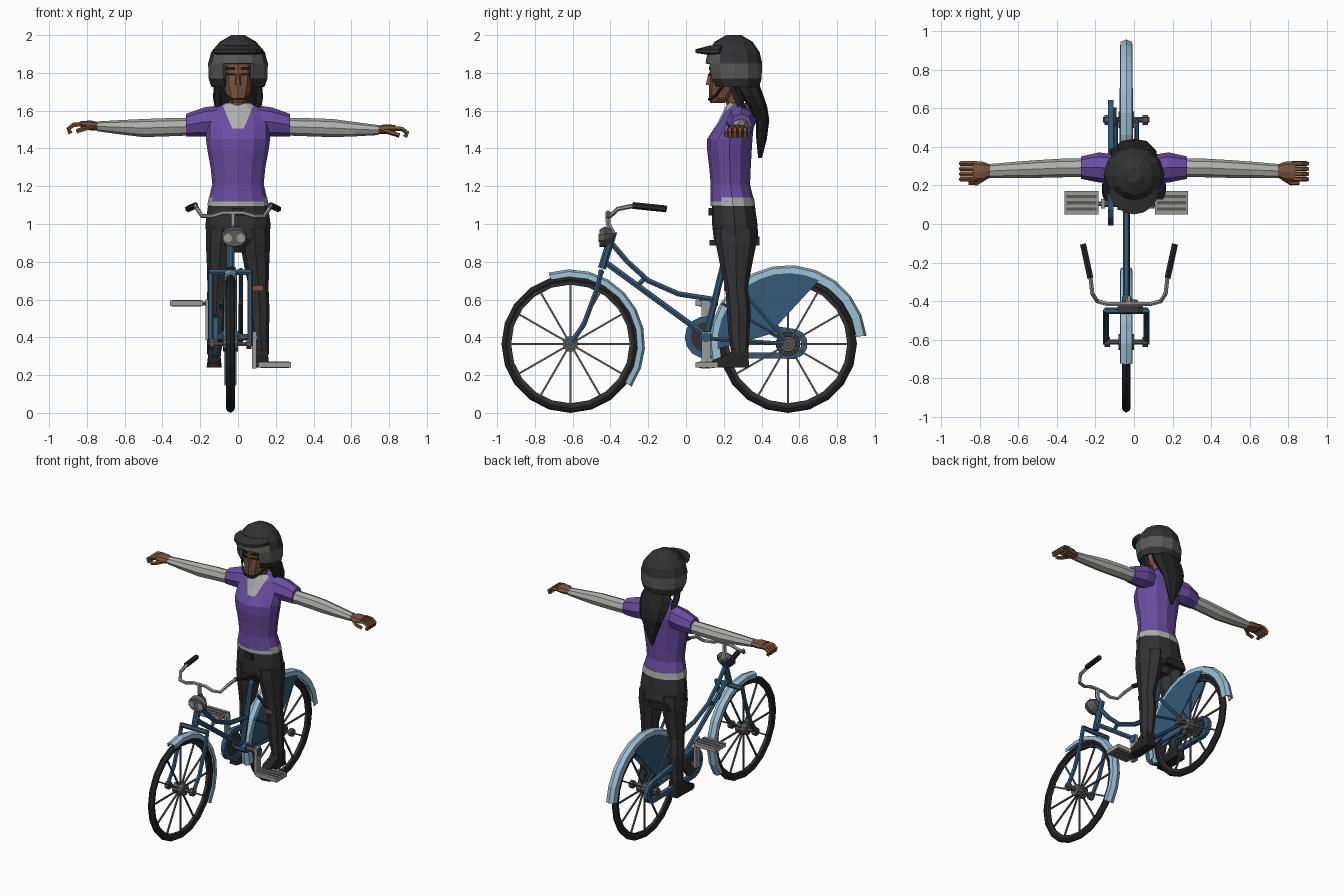
import bpy, bmesh, math
from mathutils import Vector

if "Cube" in bpy.data.objects:
    bpy.data.objects.remove(bpy.data.objects["Cube"])

def material(name, r, g, b):
    m = bpy.data.materials.new(name)
    m.diffuse_color = (r, g, b, 1)
    m.use_nodes = True
    m.node_tree.nodes["Principled BSDF"].inputs["Base Color"].default_value = m.diffuse_color
    return m

PURPLE = material("purple_shirt", .14, .075, .36)
SKY = material("light_blue_paint", .32, .52, .65)
BLUE = material("dark_blue_paint", .035, .10, .18)
BLACK = material("black_rubber", .018, .018, .018)
CLOTH = material("charcoal_cloth", .032, .032, .034)
PALE = material("pale_grey_cloth", .42, .42, .41)
SILVER = material("silver_metal", .32, .32, .31)
STEEL = material("dark_steel", .10, .10, .098)
SKIN = material("brown_skin", .19, .085, .042)
X0 = -.04                                     # bicycle centre plane

def skin(name, rings, mat, cap=True, loop=False, edit=None):
    """Join point rings into one surface."""
    bm = bmesh.new()
    vs = [[bm.verts.new(p) for p in r] for r in rings]
    n = len(vs[0])
    for i in range(len(vs) if loop else len(vs) - 1):
        a, b = vs[i], vs[(i + 1) % len(vs)]
        for k in range(n):
            bm.faces.new((a[k], a[(k + 1) % n], b[(k + 1) % n], b[k]))
    if cap and not loop:
        bm.faces.new(vs[0])
        bm.faces.new(vs[-1])
    bmesh.ops.recalc_face_normals(bm, faces=bm.faces)
    if edit:
        edit(bm)
    me = bpy.data.meshes.new(name)
    bm.to_mesh(me)
    bm.free()
    ob = bpy.data.objects.new(name, me)
    bpy.context.collection.objects.link(ob)
    for m in (mat if isinstance(mat, tuple) else (mat,)):
        me.materials.append(m)
    return ob

def loft(name, mat, axis, secs, n=10, **kw):
    """Elliptical sections (position, centre a, centre b, radius a, radius b) along an axis."""
    rings = []
    for p, ca, cb, ra, rb in secs:
        ring = []
        for k in range(n):
            t = 2 * math.pi * k / n - math.pi / 2
            q = [ca + ra * math.cos(t), cb + rb * math.sin(t)]
            q.insert("xyz".index(axis), p)
            ring.append(q)
        rings.append(ring)
    return skin(name, rings, mat, **kw)

def tube(name, mat, pts, r, n=6):
    pts = [Vector(p) for p in pts]
    tans = [(pts[min(i + 1, len(pts) - 1)] - pts[max(i - 1, 0)]).normalized() for i in range(len(pts))]
    ref = Vector((0, 0, 0))
    ref[min(range(3), key=lambda a: sum(abs(t[a]) for t in tans))] = 1
    rings = []
    for p, t in zip(pts, tans):
        u = t.cross(ref).normalized()
        v = t.cross(u)
        rings.append([p + r * (u * math.cos(a) + v * math.sin(a))
                      for a in (2 * math.pi * (k + .5) / n for k in range(n))])
    return skin(name, rings, mat)

def box(name, mat, x, y, z):
    return skin(name, [[(x[0], b, c), (x[1], b, c), (x[1], b, d), (x[0], b, d)]
                       for b, c, d in ((y[0], *z), (y[1], *z))], mat)

def revolve(name, mat, profile, cy, cz, a0=0, a1=360, steps=20):
    """Sweep a closed (x, radius) profile around a wheel axle."""
    full = a1 - a0 == 360
    rings = []
    for i in range(steps if full else steps + 1):
        a = math.radians(a0 + (a1 - a0) * i / steps)
        rings.append([(X0 + x, cy + r * math.cos(a), cz + r * math.sin(a)) for x, r in profile])
    return skin(name, rings, mat, loop=full)

# ---------- bicycle wheels ----------
FY, RY, WZ = -.612, .54, .365
for tag, cy in (("front", FY), ("rear", RY)):
    revolve(tag + "_tyre", BLACK, [(0, .365), (.017, .355), (.023, .342), (.017, .33), (-.017, .33),
                                   (-.023, .342), (-.017, .355)], cy, WZ)
    revolve(tag + "_rim", CLOTH, [(-.014, .335), (.014, .335), (.011, .314), (-.011, .314)], cy, WZ)
    for i in range(12):
        a = math.radians(30 * i)
        c, s = math.cos(a), math.sin(a)
        tube(f"{tag}_spoke_{i}", STEEL, [(X0, cy + .02 * c, WZ + .02 * s), (X0, cy + .32 * c, WZ + .32 * s)], .007, 4)
    tube(tag + "_hub", STEEL, [(X0 - .04, cy, WZ), (X0 + .04, cy, WZ)], .042, 10)
    tube(tag + "_axle", STEEL, [(X0 - .12, cy, WZ), (X0 + .12, cy, WZ)], .013)
    for s in (-1, 1):
        tube(tag + "_axle_nut", STEEL, [(X0 + s * .085, cy, WZ), (X0 + s * .112, cy, WZ)], .028, 8)
tube("rear_sprocket", CLOTH, [(X0 - .07, RY, WZ), (X0 - .05, RY, WZ)], .065, 12)

# ---------- mudguards and skirt guard ----------
def mudguard(name, cy, r, d, a0, a1, steps):
    revolve(name, SKY, [(-.033, r - d), (-.03, r - .012), (0, r), (.03, r - .012), (.033, r - d),
                        (.026, r - d), (.022, r - .018), (0, r - .01), (-.022, r - .018), (-.026, r - d)],
            cy, WZ, a0, a1, steps)
mudguard("front_mudguard", FY, .395, .04, -35, 107, 9)
mudguard("rear_mudguard", RY, .418, .055, 6, 196, 12)
for s in (-1, 1):
    arc = [(RY + .375 * math.cos(math.radians(a)), WZ + .375 * math.sin(math.radians(a))) for a in range(64, 185, 12)]
    out = arc + [(RY - .10, WZ + .05)]
    skin("skirt_guard", [[(X0 + s * x, y, z) for y, z in out] for x in (.029, .035)], BLUE)

# ---------- frame and fork ----------
def side_tube(name, mat, pts, r, x=0, n=6):
    tube(name, mat, [(X0 + x, y, z) for y, z in pts], r, n)
side_tube("head_tube", BLUE, [(-.445, .765), (-.385, .96)], .023, n=8)
side_tube("down_tube", BLUE, [(-.43, .80), (.09, .42)], .018)
side_tube("top_tube", BLUE, [(-.40, .905), (-.31, .80), (-.20, .70), (-.04, .63), (.15, .60)], .016)
side_tube("frame_strut", BLUE, [(-.22, .71), (-.26, .67)], .014)
side_tube("seat_tube", BLUE, [(.105, .40), (.21, .83)], .019, n=8)
side_tube("seat_post", SILVER, [(.205, .82), (.225, .90)], .014)
tube("fork_crown", BLUE, [(X0 - .11, -.45, .745), (X0 + .11, -.45, .745)], .017)
for s in (-1, 1):
    side_tube("fork_blade", BLUE, [(-.447, .755), (-.475, .645), (-.54, .47), (FY, WZ)], .015, s * .105)
    side_tube("seat_stay", BLUE, [(.20, .76), (RY, WZ)], .011, s * .055)
    side_tube("chain_stay", BLUE, [(.11, .395), (RY, WZ)], .012, s * .055)
    side_tube("guard_stay", BLUE, [(.19, .58), (RY, WZ + .01)], .008, s * .05)

# saddle
skin("saddle", [[(X0 - w, y, .885), (X0 + w, y, .885), (X0 + w * .8, y, z), (X0 - w * .8, y, z)]
                for y, w, z in ((.125, .025, .915), (.25, .045, .92), (.33, .09, .93), (.39, .085, .935))], BLACK)

# ---------- handlebar and lamp ----------
HX = -.026
tube("stem", SILVER, [(HX, -.385, .95), (HX, -.412, 1.0), (HX, -.413, 1.065)], .015)
half = [(.05, -.414, 1.06), (.11, -.415, 1.042), (.165, -.40, 1.042), (.19, -.36, 1.08), (.20, -.27, 1.098)]
tube("handlebar", SILVER, [(HX - x, y, z) for x, y, z in half[::-1]] + [(HX + x, y, z) for x, y, z in half], .012)
for s in (-1, 1):
    tube("hand_grip", BLACK, [(HX + s * .20, -.28, 1.098), (HX + s * .238, -.105, 1.08)], .018)
    tube("lamp_lens", SILVER, [(-.02 + s * .034, -.462, .925), (-.02 + s * .034, -.455, .925)], .022, 10)
loft("lamp_body", STEEL, "y", [(-.458, -.02, .925, .066, .046), (-.43, -.02, .932, .07, .055),
                               (-.39, -.02, .94, .035, .03)])

# ---------- chain guard, cranks, pedals ----------
CY, CZ = .105, .40
def stadium(r1, r2, x):
    big = [(CY + r1 * math.cos(math.radians(a)), CZ + r1 * math.sin(math.radians(a))) for a in range(80, 281, 25)]
    small = [(.565 + r2 * math.cos(math.radians(a)), WZ + r2 * math.sin(math.radians(a))) for a in range(-80, 81, 32)]
    return [(x, y, z) for y, z in big + small]
skin("chain_guard", [stadium(.112, .08, -.135), stadium(.112, .08, -.105),
                     stadium(.08, .045, -.105), stadium(.08, .045, -.135)], BLUE, loop=True)
tube("chainwheel", CLOTH, [(-.125, CY, CZ), (-.112, CY, CZ)], .088, 14)
tube("crank_axle", STEEL, [(-.165, CY, CZ), (.10, CY, CZ)], .018, 8)
tube("bottom_bracket", BLUE, [(X0 - .045, CY, CZ), (X0 + .045, CY, CZ)], .035, 8)
tube("crank_cap", BLUE, [(.098, CY, CZ), (.105, CY, CZ)], .028, 8)
box("right_crank", SILVER, (.075, .098), (CY - .024, CY + .024), (.235, .43))
box("left_crank", SILVER, (-.172, -.15), (CY - .024, CY + .024), (.385, .60))
for tag, xa, xb, z in (("left", -.36, -.185, .58), ("right", .108, .28, .255)):
    box(tag + "_pedal", SILVER, (xa, xb), (.05, .17), (z - .014, z + .014))
    tube(tag + "_pedal_axle", STEEL, [(-.165 if xa < 0 else .09, CY, z), (xb if xa < 0 else xa, CY, z)], .012)
    for y in (.07, .102, .134):
        for h in (-.018, .014):
            box(tag + "_pedal_groove", STEEL, (xa + .01, xb - .01), (y, y + .016), (z + h, z + h + .004))

# ---------- rider: legs ----------
loft("hips", CLOTH, "z", [(.85, 0, .265, .09, .06), (.92, 0, .265, .168, .118), (1.0, 0, .258, .172, .12),
                          (1.11, 0, .25, .157, .113)], 12)
loft("shirt_hem", PALE, "z", [(1.095, 0, .248, .163, .118), (1.14, 0, .245, .155, .115)], 12)
box("belt_buckle", BLACK, (-.03, .03), (.12, .14), (1.045, 1.085))
for s in (-1, 1):
    loft("leg", CLOTH, "z", [(.31, s * .128, .285, .036, .045), (.42, s * .118, .28, .046, .056),
                             (.54, s * .115, .28, .052, .063), (.66, s * .11, .268, .052, .06),
                             (.76, s * .1, .265, .064, .08), (.90, s * .09, .265, .08, .108),
                             (.98, s * .085, .262, .08, .112)], 8)
    skin("boot", [[(s * .126 - w, y, .24), (s * .126 + w, y, .24), (s * .126 + w * .85, y, z), (s * .126 - w * .85, y, z)]
                  for y, w, z in ((.12, .028, .265), (.16, .04, .288), (.225, .038, .31), (.255, .036, .35),
                                  (.325, .036, .35), (.335, .034, .25))], BLACK)
box("knee_tear", SKIN, (.08, .135), (.2, .21), (.645, .675))

# ---------- rider: torso and arms ----------
def neckline(bm):
    # scooped collar cut into the chest
    geom = lambda: bm.verts[:] + bm.edges[:] + bm.faces[:]
    for co, no in (((0, 0, 1.505), (0, 0, 1)), ((.03, 0, 1.505), (1, 0, -.42)), ((-.03, 0, 1.505), (1, 0, .42))):
        bmesh.ops.bisect_plane(bm, geom=geom(), plane_co=co, plane_no=no)
    for f in bm.faces:
        c = f.calc_center_median()
        if c.y < .26 and c.z > 1.505 and abs(c.x) < .03 + (c.z - 1.505) * .42:
            f.material_index = 1
loft("shirt", (PURPLE, PALE), "z", [(1.12, 0, .245, .158, .116), (1.21, 0, .235, .136, .104), (1.30, 0, .233, .145, .11),
     (1.39, 0, .23, .162, .118), (1.45, 0, .232, .17, .12), (1.54, 0, .265, .172, .095),
     (1.60, 0, .275, .14, .075), (1.64, 0, .275, .07, .055)], 12, edit=neckline)
for s in (-1, 1):
    d = .012 if s < 0 else -.008
    loft("sleeve", PURPLE, "x", [(s * .11, .285, 1.545, .075, .082), (s * .18, .293, 1.54, .078, .077),
                                 (s * .275, .292, 1.523, .058, .06)], 8)
    loft("arm", PALE, "x", [(s * .24, .292, 1.515, .048, .046), (s * .38, .29, 1.512, .048, .048),
                            (s * .50, .285, 1.508, .046, .048), (s * .62, .28, 1.506 + d / 2, .042, .038),
                            (s * .745, .275, 1.505 + d, .036, .026)], 8)
    loft("palm", SKIN, "x", [(s * .735, .275, 1.505 + d, .03, .021), (s * .78, .272, 1.51 + d, .05, .026),
                             (s * .835, .272, 1.512 + d, .055, .02)], 8)
    for i in range(4):
        y = .232 + .027 * i
        tube("finger", SKIN, [(s * .825, y, 1.515 + d), (s * .87, y, 1.512 + d), (s * .896, y, 1.492 + d),
                              (s * .885, y, 1.468 + d)], .013, 5)
    tube("thumb", SKIN, [(s * .77, .24, 1.505 + d), (s * .815, .212, 1.49 + d), (s * .855, .215, 1.478 + d)], .013, 5)

# ---------- rider: head ----------
loft("neck", SKIN, "z", [(1.58, 0, .272, .062, .052), (1.64, 0, .26, .05, .048), (1.74, 0, .245, .055, .055)], 8)
loft("head", SKIN, "z", [(1.64, 0, .165, .032, .038), (1.67, 0, .185, .06, .062), (1.73, 0, .21, .08, .088),
                         (1.80, 0, .225, .09, .1), (1.90, 0, .235, .085, .1)], 10)
skin("nose", [[(-.012, .13, 1.795), (.012, .13, 1.795), (.004, .118, 1.795), (-.004, .118, 1.795)],
              [(-.018, .13, 1.735), (.018, .13, 1.735), (.01, .105, 1.737), (-.01, .105, 1.737)]], SKIN)
for s in (-1, 1):
    for tag, z, h in (("eye", 1.787, .012), ("eyebrow", 1.815, .016)):
        skin(tag, [[(s * x, y, z), (s * x, y + .009, z), (s * x, y + .009, z + h), (s * x, y, z + h)]
                   for x, y in ((.016, .122), (.064, .14))], BLACK)
    tube("chin_strap", BLACK, [(s * .11, .2, 1.74), (s * .075, .16, 1.685), (s * .035, .128, 1.662),
                               (0, .122, 1.66)], .008, 4)
    tube("side_hair", BLACK, [(s * .105, .24, 1.75), (s * .112, .27, 1.67), (s * .10, .30, 1.60)], .022, 5)
box("mouth", BLACK, (-.022, .022), (.128, .137), (1.692, 1.697))
loft("ponytail", BLACK, "z", [(1.35, 0, .392, .01, .01), (1.45, 0, .40, .05, .028), (1.55, 0, .405, .092, .036),
                              (1.62, 0, .38, .115, .05), (1.68, 0, .35, .12, .06), (1.76, 0, .31, .09, .07)], 8)

# helmet with a face opening and grey band
def open_face(bm):
    gone = []
    for f in bm.faces:
        c = f.calc_center_median()
        if c.z < 1.85 and c.y < .2 and abs(c.x) < .06:
            gone.append(f)
        elif 1.77 < c.z < 1.85 or (1.85 < c.z < 1.91 and c.y < .2):
            f.material_index = 1
    bmesh.ops.delete(bm, geom=gone, context="FACES")
    low = [f for f in bm.faces if f.calc_center_median().z < 1.73]
    bmesh.ops.delete(bm, geom=low, context="FACES")
helmet = loft("helmet", (CLOTH, STEEL), "z", [(1.725, 0, .265, .14, .122), (1.77, 0, .258, .156, .142),
              (1.85, 0, .253, .158, .15), (1.91, 0, .252, .142, .138), (1.965, 0, .252, .096, .1),
              (2.0, 0, .252, .035, .04)], 12, edit=open_face)
mod = helmet.modifiers.new("shell", "SOLIDIFY")
mod.thickness = .02
rings = []
for i in range(-4, 5):
    a = math.radians(15 * i)
    r = .152 + .05 * math.cos(1.5 * a)
    rings.append([(q * math.sin(a), .252 - q * math.cos(a), z)
                  for q, z in ((.125, 1.895), (r, 1.905), (r, 1.925), (.125, 1.945))])
skin("helmet_visor", rings, CLOTH)
